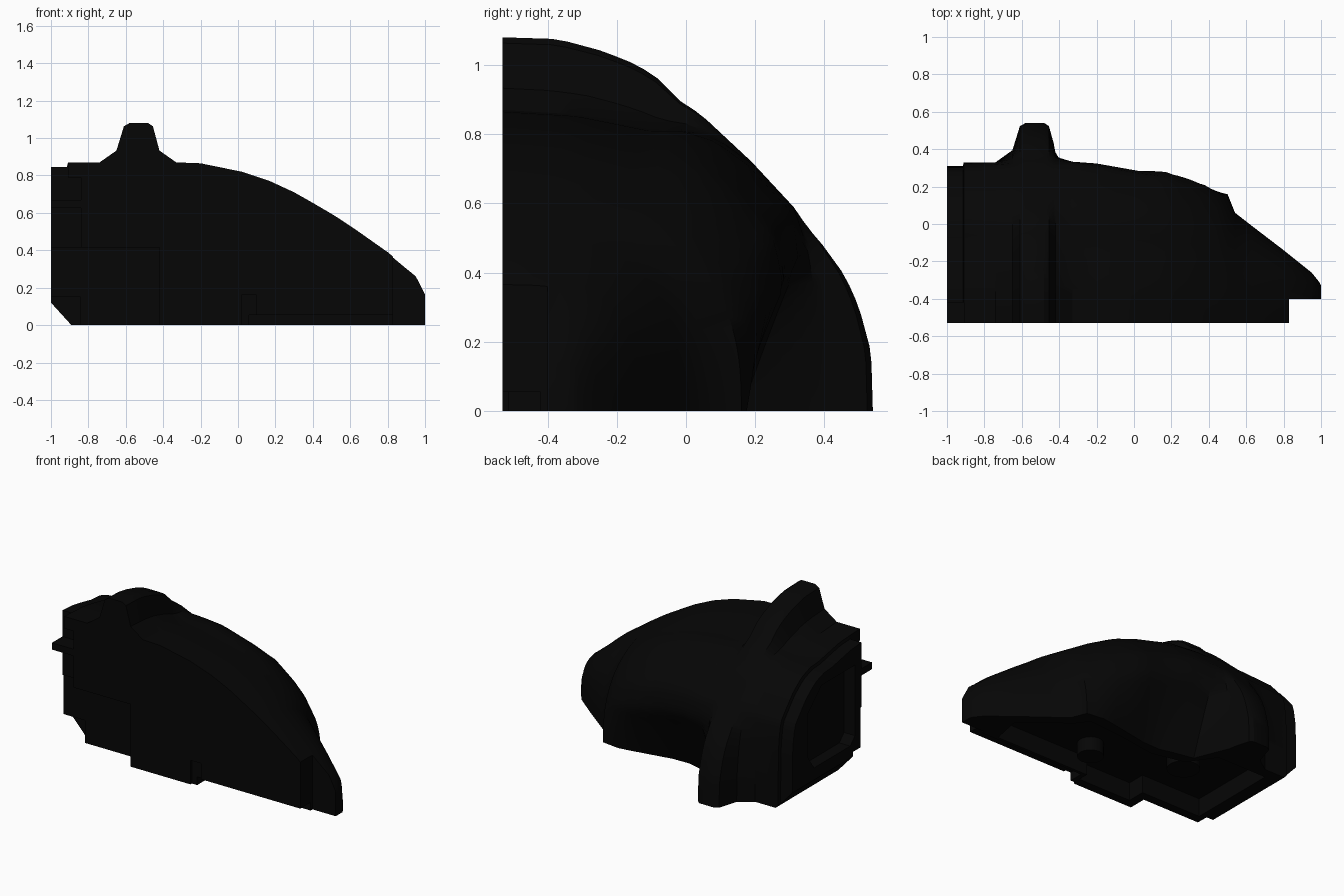
import bpy, bmesh, math

if "Cube" in bpy.data.objects:
    bpy.data.objects.remove(bpy.data.objects["Cube"])

CUT = -0.53  # flat centre plane of the half shell

dark = bpy.data.materials.new("matte black")
dark.diffuse_color = (0.0018, 0.0018, 0.0018, 1)
dark.use_nodes = True
dark.node_tree.nodes["Principled BSDF"].inputs["Base Color"].default_value = dark.diffuse_color


def finish(name, bm):
    bmesh.ops.recalc_face_normals(bm, faces=bm.faces)
    mesh = bpy.data.meshes.new(name)
    bm.to_mesh(mesh)
    bm.free()
    ob = bpy.data.objects.new(name, mesh)
    bpy.context.collection.objects.link(ob)
    mesh.materials.append(dark)
    return ob


def loft(name, rings):
    bm = bmesh.new()
    loops = [[bm.verts.new(p) for p in r] for r in rings]
    n = len(loops[0])
    for a, b in zip(loops, loops[1:]):
        for i in range(n):
            j = (i + 1) % n
            bm.faces.new((a[i], a[j], b[j], b[i]))
    bm.faces.new(loops[0])
    bm.faces.new(loops[-1])
    return finish(name, bm)


def box(name, x, y, z):
    return loft(name, [[(px, y[0], z[0]), (px, y[1], z[0]), (px, y[1], z[1]), (px, y[0], z[1])] for px in x])


def cut(ob, cutter):
    cutter.hide_render = True
    mod = ob.modifiers.new("cut", "BOOLEAN")
    mod.operation = "DIFFERENCE"
    mod.solver = "EXACT"
    mod.object = cutter
    bpy.context.view_layer.objects.active = ob
    bpy.ops.object.modifier_apply(modifier=mod.name)
    bpy.data.objects.remove(cutter, do_unlink=True)


def lerp(table, x, k=1):
    if x <= table[0][0]:
        return table[0][k]
    for a, b in zip(table, table[1:]):
        if x <= b[0]:
            t = (x - a[0]) / (b[0] - a[0])
            return a[k] + (b[k] - a[k]) * t
    return table[-1][k]


def ellipse_radius(ang, wide, tall, n):
    return (abs(math.cos(ang) / wide) ** n + abs(math.sin(ang) / tall) ** n) ** (-1 / n)


def poly_radius(ang, pts, wide=1, tall=1):
    # distance along a ray to a section polyline running from the side to the top
    c, s = math.cos(ang), math.sin(ang)
    for (u0, v0), (u1, v1) in zip(pts, pts[1:]):
        ax, ay, bx, by = u0 * wide, v0 * tall, u1 * wide, v1 * tall
        if math.atan2(by, bx) >= ang - 1e-9:
            dx, dy = bx - ax, by - ay
            return (ax * dy - ay * dx) / (c * dy - s * dx)
    return pts[-1][1] * tall


# Shell stations: x, width from centre plane, height, roundness exponent, shoulder amount
body = [(-1, .84, .85, 3, .8), (-.915, .84, .85, 3, .8), (-.91, .86, .87, 3, .8), (-.74, .86, .87, 3, 1),
        (-.33, .87, .87, 3, 1), (-.2, .855, .865, 3, 1), (.02, .82, .82, 3, .9), (.17, .82, .77, 2.9, .65),
        (.3, .785, .71, 2.8, .4), (.38, .76, .665, 2.7, .25), (.5, .69, .595, 2.6, 0), (.54, .59, .57, 2.6, 0),
        (.63, .52, .51, 2.7, 0), (.8, .39, .39, 3, 0), (.95, .27, .265, 4, 0), (.99, .22, .19, 4, 0),
        (1, .2, .17, 4, 0)]
shoulder = [(1, 0), (1, .5), (.98, .66), (.83, .82), (.72, .9), (.61, .935), (.5, .935), (.25, .985), (0, 1)]
# Raised rib that wraps over the shell: x, blend amount, and its section
rib = [(-.74, 0), (-.65, .3), (-.61, .92), (-.58, 1), (-.48, 1), (-.455, .92), (-.42, .3), (-.33, 0)]
rib_section = [(1.07, 0), (1.065, .17), (1.03, .3), (.99, .39), (.91, .5), (.88, .53), (.85, .58), (.72, .72),
               (.57, .86), (.52, .89), (.45, .96), (.39, 1), (.29, 1.04), (.16, 1.075), (0, 1.08)]
# Tuck below the shoulder: x, inward shift at the bottom, height where it starts
tuck = [(-.43, 0, .48), (-.33, .18, .46), (-.1, .2, .42), (.17, .15, .35), (.5, 0, .25)]

rings = []
SEG = 36
for x in sorted({s[0] for s in body} | {s[0] for s in rib} | {-.43, -.1, .1, .24, .44}):
    wide, tall, n, sh = (lerp(body, x, k) for k in (1, 2, 3, 4))
    w, tk, start = lerp(rib, x), lerp(tuck, x), lerp(tuck, x, 2)
    ring = [(x, CUT, 0)]
    for i in range(SEG + 1):
        a = math.pi / 2 * i / SEG
        r = ellipse_radius(a, wide, tall, n) * (1 - sh) + poly_radius(a, shoulder, wide, tall) * sh
        r = r * (1 - w) + poly_radius(a, rib_section) * w
        y, z = CUT + r * math.cos(a), r * math.sin(a)
        if z < start:
            y -= tk * (1 - z / start) ** .9
        ring.append((x, y, z))
    rings.append(ring)
shell = loft("shell", rings)

# Nose notch, low side recess, small side slot, raised front sill
cut(shell, box("nose_notch", (.83, 1.2), (-.8, -.4), (-.2, .6)))
cut(shell, box("side_recess", (-1.2, -.42), (-.8, -.41), (-.2, .415)))
cut(shell, box("side_slot", (.02, .1), (-.8, -.515), (-.2, .16)))
cut(shell, box("front_sill", (.06, .9), (-.8, -.42), (-.2, .055)))

# Rear corner steps
cut(shell, box("rear_step_outer", (-1.2, -.91), (-.8, -.42), (-.2, 1.2)))
cut(shell, box("rear_step_inner", (-1.0, -.84), (-.8, -.421), (-.21, .79)))
cut(shell, box("rear_step_low", (-1.21, -.841), (-.81, -.33), (-.22, .15)))

# Rear opening with bevelled corners
port = [(-.35, .25), (-.35, .72), (.0, .72), (.15, .58), (.15, .3), (.08, .2), (-.3, .2)]
cut(shell, loft("rear_opening", [[(x, y, z) for y, z in port] for x in (-1.2, -.92)]))

# Bevelled lower rear edge
cut(shell, loft("rear_bevel", [[(-1.1, y, -.1), (-.8, y, -.1), (-1.1, y, .23)] for y in (-1, 1)]))

# Hollow underside
outline = [(.72, -.4), (.76, -.2), (.48, .02), (.42, .1), (.17, .08), (-.1, .04), (-.32, .09), (-.44, .26),
           (-.8, .26), (-.8, -.35), (-.36, -.35), (-.36, -.47), (.03, -.47), (.03, -.4)]
cut(shell, loft("underside", [[(x, y, z) for x, y in outline] for z in (-.2, .12)]))


# Round bosses under the shell
def boss(name, x, y, r):
    ring = [(x + r * math.cos(i * math.pi / 10), y + r * math.sin(i * math.pi / 10)) for i in range(20)]
    return loft(name, [[(px, py, z) for px, py in ring] for z in (.03, .14)])


parts = [shell, boss("front_boss", .12, -.26, .08), boss("rear_boss", -.4, -.02, .1)]

# Small tab behind the rear corner
box("rear_tab", (-1, -.83), (CUT, -.4), (.625, .67))

for ob in parts:
    bpy.ops.object.select_all(action="DESELECT")
    ob.select_set(True)
    bpy.context.view_layer.objects.active = ob
    bpy.ops.object.shade_smooth_by_angle(angle=math.radians(32))
